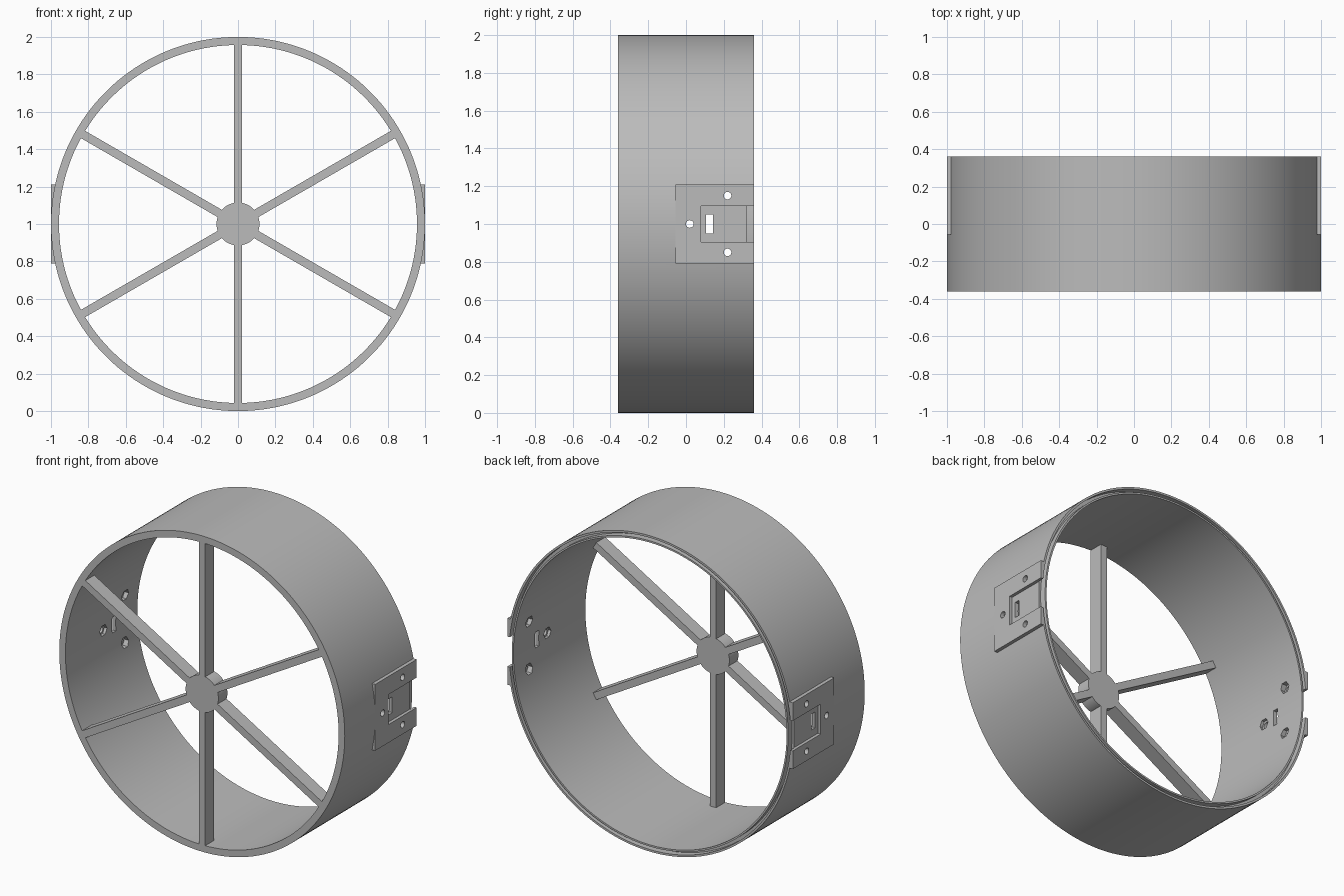
import bpy, bmesh, math
from mathutils import Matrix, Vector

cube = bpy.data.objects.get("Cube")
if cube:
    bpy.data.objects.remove(cube, do_unlink=True)

grey = bpy.data.materials.new("plain grey")
grey.use_nodes = True
grey.diffuse_color = (0.5, 0.5, 0.5, 1)
grey.node_tree.nodes["Principled BSDF"].inputs["Base Color"].default_value = (0.5, 0.5, 0.5, 1)

FRONT, BACK = -0.36, 0.36
R_OUT, R_IN = 1.0, 0.957
SPOKE_DEPTH = 0.09


def finish(name, bm):
    bmesh.ops.recalc_face_normals(bm, faces=bm.faces)
    mesh = bpy.data.meshes.new(name)
    bm.to_mesh(mesh)
    bm.free()
    mesh.materials.append(grey)
    ob = bpy.data.objects.new(name, mesh)
    bpy.context.collection.objects.link(ob)
    return ob


def tube(name, r_in, r_out, y0, y1, n=180):
    """Ring about the y axis through the wheel centre."""
    bm = bmesh.new()
    rings = []
    for i in range(n):
        a = math.tau * i / n
        rings.append([bm.verts.new((r * math.cos(a), y, 1 + r * math.sin(a)))
                      for r, y in ((r_in, y0), (r_out, y0), (r_out, y1), (r_in, y1))])
    for i in range(n):
        p, q = rings[i], rings[(i + 1) % n]
        for k in range(4):
            j = (k + 1) % 4
            bm.faces.new((p[k], p[j], q[j], q[k]))
    return finish(name, bm)


def box(name, lo, hi, turn=0):
    """Box between two corners given relative to the wheel centre."""
    lo, hi = Vector(lo), Vector(hi)
    bm = bmesh.new()
    bmesh.ops.create_cube(bm, size=1, matrix=Matrix.Translation((lo + hi) / 2)
                          @ Matrix.Diagonal((*(hi - lo), 1)))
    bm.transform(Matrix.Translation((0, 0, 1)) @ Matrix.Rotation(turn, 4, 'Y'))
    return finish(name, bm)


def rod(name, radius, n, centre, length, axis):
    bm = bmesh.new()
    bmesh.ops.create_cone(bm, cap_ends=True, segments=n, radius1=radius, radius2=radius,
                          depth=length, matrix=Matrix.Translation(centre)
                          @ Matrix.Rotation(math.pi / 2, 4, axis))
    return finish(name, bm)


def combine(target, tool, operation):
    mod = target.modifiers.new(operation, 'BOOLEAN')
    mod.operation = operation
    mod.solver = 'EXACT'
    mod.object = tool
    bpy.context.view_layer.objects.active = target
    bpy.ops.object.modifier_apply(modifier=mod.name)
    bpy.data.objects.remove(tool, do_unlink=True)


def smooth(ob):
    bpy.ops.object.select_all(action='DESELECT')
    ob.select_set(True)
    bpy.context.view_layer.objects.active = ob
    bpy.ops.object.shade_smooth_by_angle(angle=math.radians(15))


def side_box(name, s, x, y, z):
    xs = sorted((s * x[0], s * x[1]))
    return box(name, (xs[0], y[0], -z), (xs[1], y[1], z))


# Rim with a flat mounting pad on each side
rim = tube("rim", R_IN, R_OUT, FRONT, BACK)
for s in (-1, 1):
    combine(rim, side_box("pad", s, (0.96, 1.0), (-0.055, BACK), 0.21), 'UNION')

# Groove in the back edge
combine(rim, tube("groove", 0.968, 0.987, 0.32, 0.45), 'DIFFERENCE')

# Pocket, slot, screw holes and hexagonal nut recesses in each pad
for s in (-1, 1):
    combine(rim, side_box("pocket", s, (0.98, 1.1), (0.08, 0.45), 0.095), 'DIFFERENCE')
    combine(rim, side_box("slot", s, (0.85, 1.1), (0.107, 0.143), 0.05), 'DIFFERENCE')
    for y, z in ((0.02, 1.0), (0.22, 1.15), (0.22, 0.85)):
        combine(rim, rod("hole", 0.02, 24, (s * 0.97, y, z), 0.3, 'Y'), 'DIFFERENCE')
        combine(rim, rod("nut_recess", 0.036, 6, (s * 0.925, y, z), 0.1, 'Y'), 'DIFFERENCE')
smooth(rim)

# Hub
hub = rod("hub", 0.115, 64, (0, FRONT + SPOKE_DEPTH / 2, 1), SPOKE_DEPTH, 'X')
smooth(hub)

# Six spokes, flush with the front
for i in range(6):
    box(f"spoke_{i + 1}", (-0.0225, FRONT, 0.112), (0.0225, FRONT + SPOKE_DEPTH, 0.958),
        math.tau * i / 6)
